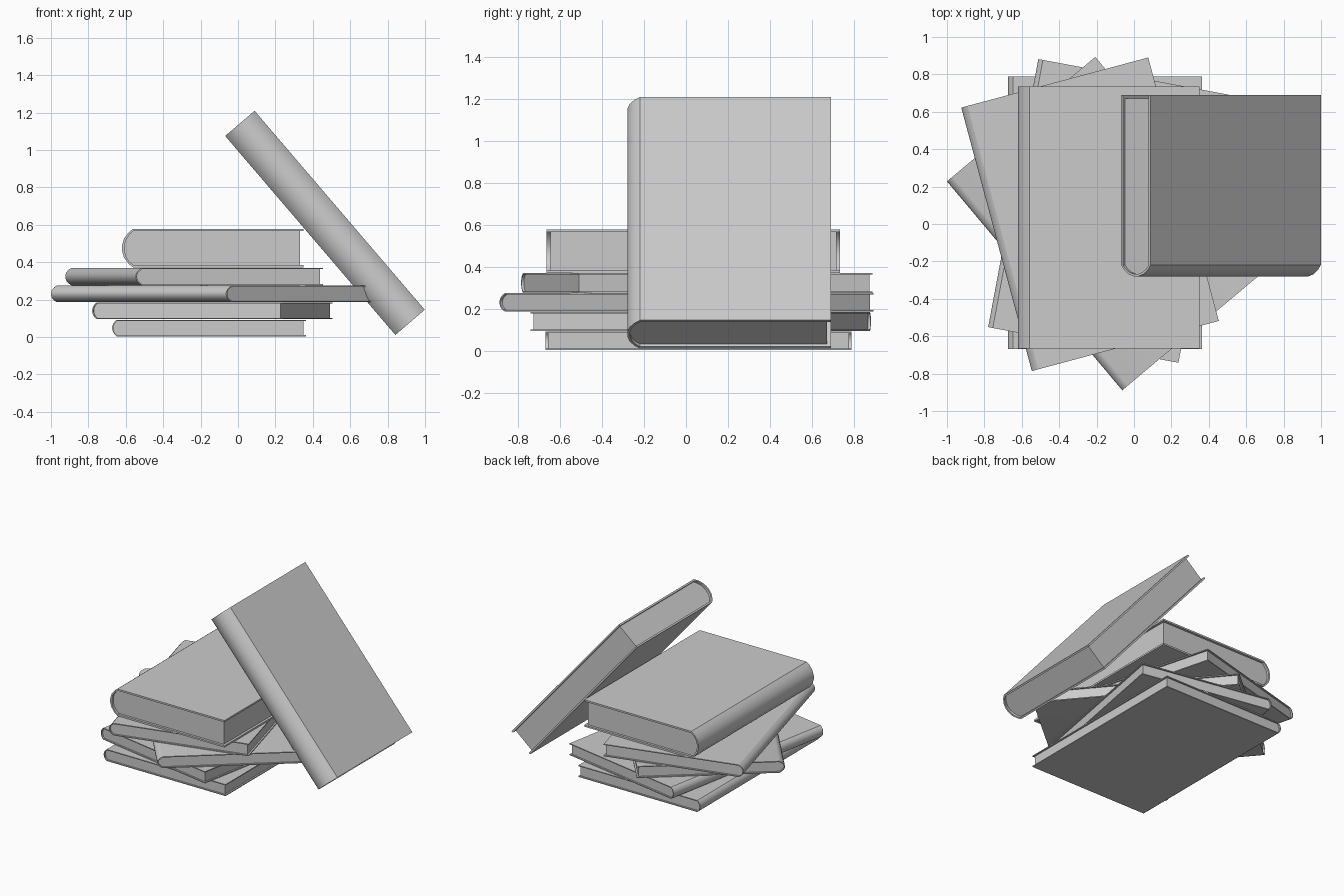
import bpy
import bmesh
from math import radians
from mathutils import Matrix, Vector

cube = bpy.data.objects.get("Cube")
if cube:
    bpy.data.objects.remove(cube, do_unlink=True)

grey = bpy.data.materials.new("plain_grey")
grey.use_nodes = True
grey.diffuse_color = (0.6, 0.6, 0.6, 1)
grey.node_tree.nodes["Principled BSDF"].inputs["Base Color"].default_value = (0.6, 0.6, 0.6, 1)

# Rounded spine: fraction of spine depth, fraction of half thickness
SPINE = [(0, 1), (0.4, 0.82), (0.82, 0.5), (1, 0.15)]


def outline(width, half, depth, inset):
    """C-shaped section from the top fore-edge around the spine to the bottom."""
    left = -width / 2 + depth
    top = [(width / 2, half - inset)]
    top += [(left - d * (depth - inset), h * (half - inset)) for d, h in SPINE]
    return top + [(x, -z) for x, z in reversed(top)]


def finish(bm, name, matrix):
    bmesh.ops.recalc_face_normals(bm, faces=bm.faces)
    mesh = bpy.data.meshes.new(name)
    bm.to_mesh(mesh)
    bm.free()
    mesh.materials.append(grey)
    obj = bpy.data.objects.new(name, mesh)
    obj.matrix_world = matrix
    bpy.context.collection.objects.link(obj)
    bpy.ops.object.select_all(action='DESELECT')
    obj.select_set(True)
    bpy.context.view_layer.objects.active = obj
    bpy.ops.object.shade_smooth_by_angle(angle=radians(30))


def rings(bm, section, length):
    return [[bm.verts.new((x, y, z)) for x, z in section]
            for y in (-length / 2, length / 2)]


def book(name, size, depth, board, inset, matrix):
    width, length, thick = size
    # Cover: a thin shell wrapped around the spine
    bm = bmesh.new()
    o0, o1 = rings(bm, outline(width, thick / 2, depth, 0), length)
    i0, i1 = rings(bm, outline(width, thick / 2, depth, board), length)
    n = len(o0)
    for a, b in ((o0, o1), (i0, i1), (o0, i0), (o1, i1)):
        for k in range(n - 1):
            bm.faces.new((a[k], a[k + 1], b[k + 1], b[k]))
    for k in (0, n - 1):
        bm.faces.new((o0[k], o1[k], i1[k], i0[k]))
    finish(bm, name + "_cover", matrix)

    # Pages: a solid block set back from the cover edges
    bm = bmesh.new()
    section = outline(width, thick / 2, depth, board)
    section[0] = (width / 2 - inset, section[0][1])
    section[-1] = (width / 2 - inset, section[-1][1])
    p0, p1 = rings(bm, section, length - 2 * inset)
    for k in range(n):
        m = (k + 1) % n
        bm.faces.new((p0[k], p0[m], p1[m], p1[k]))
    bm.faces.new(p0)
    bm.faces.new(p1)
    finish(bm, name + "_pages", matrix)


def lying(x, y, z, angle):
    return Matrix.Translation((x, y, z)) @ Matrix.Rotation(radians(angle), 4, 'Z')


# Stack of four thin books, each turned differently
THIN = (1.035, 1.458)
stack = [("bottom_book", -0.155, 0.06, 0.003, 0.092, 0, 0.025),
         ("second_book", -0.137, 0.07, 0.095, 0.185, -10.6, 0.025),
         ("third_book", -0.135, 0.002, 0.186, 0.275, 40, 0.04),
         ("fourth_book", -0.235, 0.052, 0.276, 0.37, 15, 0.035)]
for name, x, y, low, high, angle, depth in stack:
    book(name, (*THIN, high - low), depth, 0.007, 0.012,
         lying(x, y, (low + high) / 2, angle))

# Thick book on top of the stack
THICK = (0.97, 1.4, 0.207)
book("top_book", THICK, 0.06, 0.013, 0.018, lying(-0.135, 0.035, 0.475, 0))

# Thick book leaning on the stack, spine to the front
along = Vector((-0.65, 0, 0.76)).normalized()
across = Vector((0, 1, 0))
lean = Matrix((across, along, across.cross(along))).transposed().to_4x4()
book("leaning_book", THICK, 0.06, 0.013, 0.018,
     Matrix.Translation((0.465, 0.205, 0.61)) @ lean)
